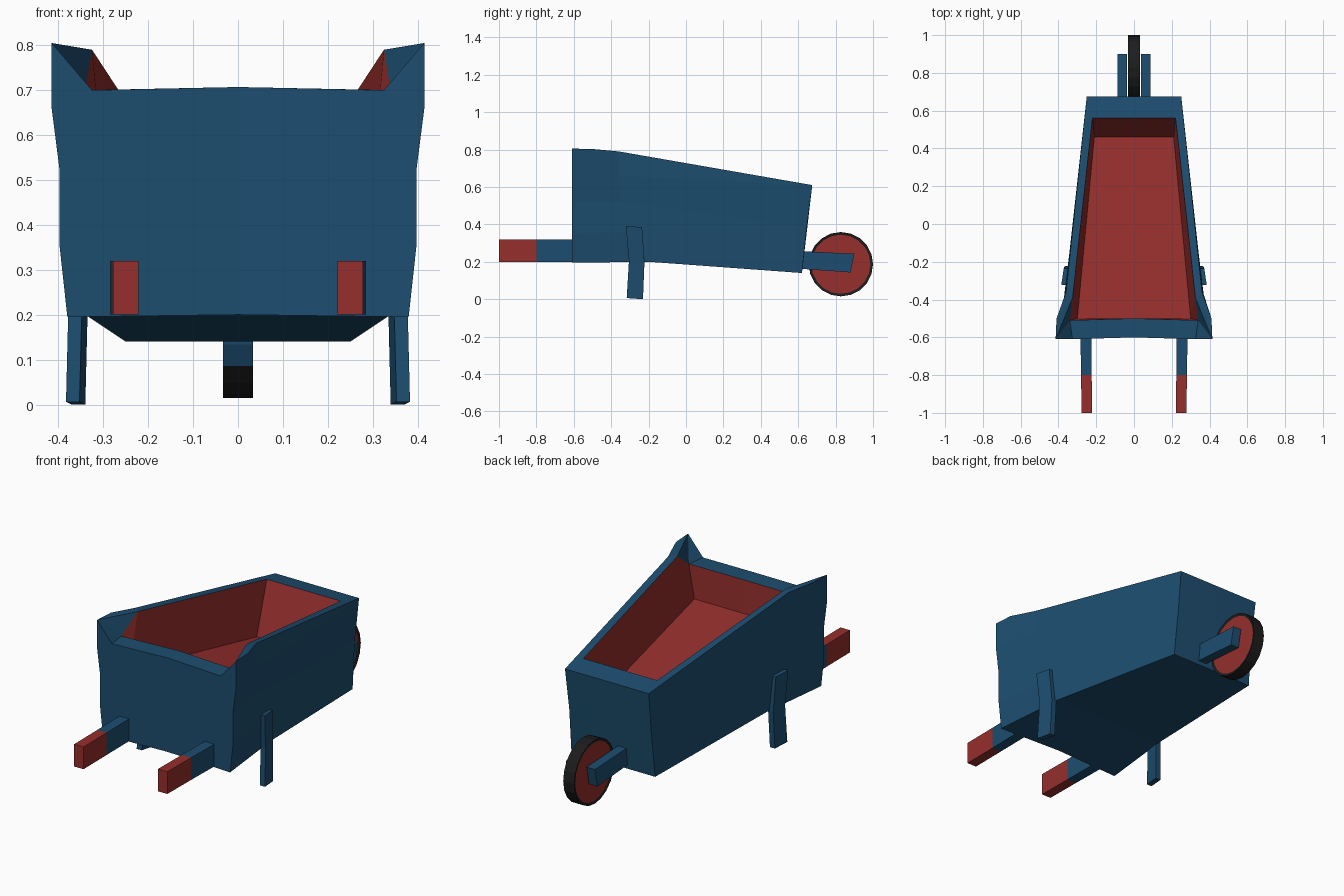
import bpy, bmesh
from math import pi
from mathutils import Matrix, Vector

if "Cube" in bpy.data.objects:
    bpy.data.objects.remove(bpy.data.objects["Cube"])


def material(name, color):
    m = bpy.data.materials.new(name)
    m.diffuse_color = (*color, 1)
    m.use_nodes = True
    m.node_tree.nodes["Principled BSDF"].inputs["Base Color"].default_value = m.diffuse_color
    return m


BLUE = material("blue_paint", (0.012, 0.075, 0.16))
RED = material("red_paint", (0.30, 0.028, 0.025))
BLACK = material("rubber", (0.012, 0.012, 0.012))


def finish(bm, name, mats):
    bmesh.ops.recalc_face_normals(bm, faces=bm.faces[:])
    me = bpy.data.meshes.new(name)
    bm.to_mesh(me)
    bm.free()
    for m in mats:
        me.materials.append(m)
    ob = bpy.data.objects.new(name, me)
    bpy.context.collection.objects.link(ob)
    return ob


def loft(name, rings, mat):
    """Closed solid through a list of equal-length rings."""
    bm = bmesh.new()
    loops = [[bm.verts.new(p) for p in r] for r in rings]
    n = len(loops[0])
    for a, b in zip(loops, loops[1:]):
        for i in range(n):
            j = (i + 1) % n
            bm.faces.new((a[i], a[j], b[j], b[i]))
    bm.faces.new(loops[0])
    bm.faces.new(loops[-1])
    return finish(bm, name, [mat])


# Tray: one half as named corner points, mirrored across x = 0
P = {
    # front board outline
    "f0": (0, -.60, .20), "f1": (.38, -.61, .195), "f2": (.397, -.61, .35),
    "f3": (.397, -.61, .52), "f4": (.415, -.61, .66), "f5": (.415, -.61, .805),
    "f6": (.325, -.61, .70), "f7": (0, -.60, .707),
    # side wall behind the front corner
    "m0": (0, -.20, .20), "m1": (.34, -.20, .20), "m2": (.36, -.30, .36),
    "m3": (.363, -.34, .52), "m4": (.365, -.36, .66), "c": (.36, -.36, .79),
    "b": (.41, -.50, .803),
    # back board
    "k0": (0, .62, .14), "k1": (.25, .62, .14), "k2": (.245, .645, .38),
    "d": (.25, .675, .61), "d0": (0, .675, .61),
    # inner rim and floor
    "if": (.34, -.51, .70), "i0": (0, -.50, .707), "is": (.325, -.39, .79),
    "ib": (.22, .56, .63), "ib0": (0, .56, .63),
    "gf": (.30, -.50, .525), "g0": (0, -.50, .525),
    "gb": (.21, .46, .36), "gb0": (0, .46, .36),
}
OUTER = ["f0 f1 f2 f3 f4 f5 f6 f7", "f1 m1 m2 f2", "f2 m2 m3 f3", "f3 m3 m4 f4",
         "f4 m4 c b f5", "m1 k1 k2 m2", "m2 k2 m3", "m3 k2 d m4", "m4 d c",
         "k0 k1 k2 d d0", "f0 f1 m1 m0", "m0 m1 k1 k0",
         "f6 f7 i0 if", "f5 f6 if", "f5 if is", "f5 is b", "b is c",
         "c is ib d", "d ib ib0 d0"]
INNER = ["i0 if gf g0", "if is gf", "is ib gb gf", "ib ib0 gb0 gb", "gf gb gb0 g0"]
bm = bmesh.new()
mid = {k: bm.verts.new(p) for k, p in P.items() if p[0] == 0}
for s in (1, -1):
    v = dict(mid)
    v.update({k: bm.verts.new((s * p[0], p[1], p[2])) for k, p in P.items() if p[0]})
    for idx, group in enumerate((OUTER, INNER)):
        for f in group:
            bm.faces.new([v[k] for k in f.split()]).material_index = idx
finish(bm, "tray", [BLUE, RED])

# Paired parts: handles, grips, legs, wheel arms
for s, side in ((1, "right"), (-1, "left")):
    def handle_ring(y, x0, x1):
        return [(s * x0, y, .20), (s * x1, y, .20), (s * x1, y, .32), (s * x0, y, .32)]
    loft(f"handle_{side}", [handle_ring(-.80, .224, .28), handle_ring(-.58, .226, .284)], BLUE)
    loft(f"grip_{side}", [handle_ring(-1.0, .222, .278), handle_ring(-.80, .224, .28)], RED)

    def leg_ring(z, y0, y1, x):
        return [(s * x, y0, z + .006), (s * (x - .013), y1, z),
                (s * (x - .043), y1, z), (s * (x - .03), y0, z + .006)]
    loft(f"leg_{side}", [leg_ring(0, -.317, -.23, .383), leg_ring(.2, -.305, -.222, .378),
                         leg_ring(.385, -.322, -.235, .385)], BLUE)

    prof = [(.58, .165), (.88, .143), (.90, .243), (.58, .258)]
    loft(f"wheel_arm_{side}", [[(s * x, y, z) for y, z in prof] for x in (.037, .087)], BLUE)

# Wheel: rubber tread, recessed red discs, blue tread faces towards the tray
C = Vector((0, .828, .187))
bm = bmesh.new()
bmesh.ops.create_cone(bm, cap_ends=True, segments=20, radius1=.172, radius2=.172, depth=.066,
                      matrix=Matrix.Translation(C) @ Matrix.Rotation(pi / 2, 4, 'Y'))
caps = [f for f in bm.faces if len(f.verts) > 4]
for f in bm.faces:
    m = f.calc_center_median()
    if f not in caps and m.y < C.y and .075 < m.z < .19:
        f.material_index = 2
bmesh.ops.inset_individual(bm, faces=caps, thickness=.014, depth=-.004)
for f in caps:
    f.material_index = 1
finish(bm, "wheel", [BLACK, RED, BLUE])
